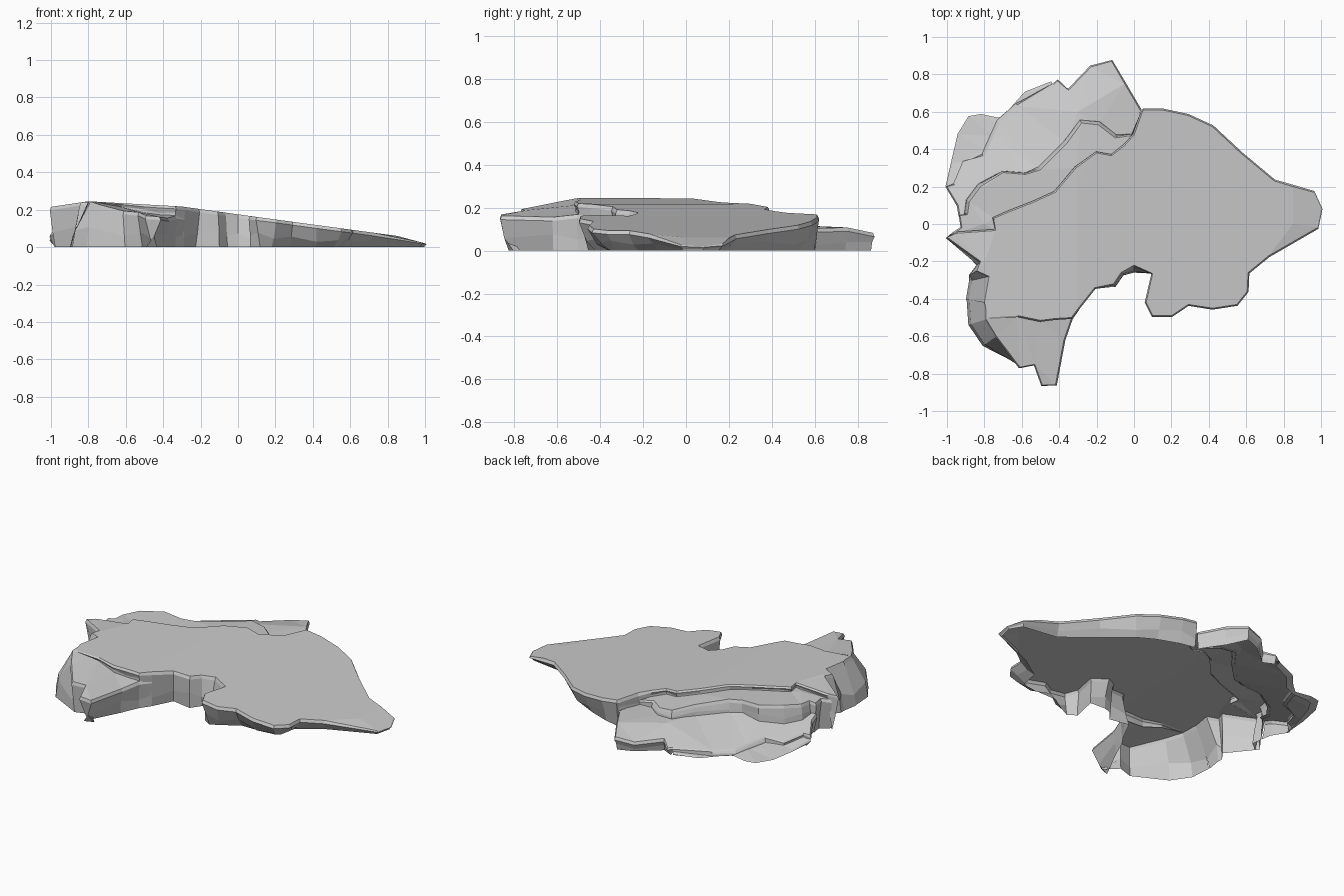
import bpy, bmesh
from mathutils import Vector
from mathutils.geometry import delaunay_2d_cdt

if "Cube" in bpy.data.objects:
    bpy.data.objects.remove(bpy.data.objects["Cube"])

# Height of each level
PROFILE = [(-1, .215), (-.8, .245), (-.3, .217), (.05, .168), (.85, .06), (1, .02)]

def main_z(x, y):
    for (x0, z0), (x1, z1) in zip(PROFILE, PROFILE[1:]):
        if x <= x1:
            return z0 + (z1 - z0) * (max(x, x0) - x0) / (x1 - x0)
    return PROFILE[-1][1]

def mid_z(x, y):
    return main_z(x, y) - .03 - .08 * max(0, y - .3)

def low_z(x, y):
    return .105 - .05 * x - .36 * max(0, (y - x) / 1.414 - .62)

def ledge_z(x, y):
    return max(.012, low_z(x, y) - .025)

def lobe_z(x, y):
    return main_z(x, y) - .13 * max(0, -.5 - y) - .05 * min(1, max(0, (x + .75) / .3)) * (1 if y > -.7 else .3)

def ground(x, y):
    return 0


def slab(name, rims, top, inner=()):
    """Open rock shell: faceted top, walls under each rim; inner edge has no wall.
    Rim points are (x, y, inset of the foot)."""
    loop = [(x, y, d, floor) for pts, floor in rims for x, y, d in pts]
    loop += [(p[0], p[1], 0, None) for p in inner]
    n = len(loop)
    bm = bmesh.new()
    cols = []
    for i, (x, y, d, floor) in enumerate(loop):
        z = top(x, y)
        col = [bm.verts.new((x, y, z))]
        if floor:
            a, b = loop[i - 1], loop[(i + 1) % n]
            a = a if a[3] else loop[i]
            b = b if b[3] else loop[i]
            t = Vector((b[0] - a[0], b[1] - a[1])).normalized()
            out = Vector((t.y, -t.x))
            z0 = floor(x, y) - (.008 if floor is not ground else 0)
            h = z - z0
            frac = .36 + .12 * ((i * 7) % 5 - 2) / 2
            for off, zz in ((.008, z - min(.018, h * .25)),
                            (-d * (.4 if d > 0 else .85), z0 + h * frac),
                            (-d, z0)):
                p = Vector((x, y)) + out * off
                col.append(bm.verts.new((p.x, p.y, zz)))
        cols.append(col)
    # Top: outline plus a sparse row of points along each bend of the slope
    pts = [Vector(p[:2]) for p in loop]
    pts += [Vector((x, -.4 + .2 * k)) for x in (-.8, -.3, .05, .45, .85) for k in range(6)]
    vs, _, tris, src, _, _ = delaunay_2d_cdt(pts, [], [list(range(n))], 1, 1e-5)
    top_verts = {}
    for tri in tris:
        for k in tri:
            if k not in top_verts:
                own = [s for s in src[k] if s < n]
                top_verts[k] = cols[own[0]][0] if own else bm.verts.new((*vs[k], top(*vs[k])))
        f = bm.faces.new([top_verts[k] for k in tri])
        f.normal_update()
        if f.normal.z < 0:
            f.normal_flip()
    for i in range(n):
        a, b = cols[i], cols[(i + 1) % n]
        if len(a) == 4 and len(b) == 4:
            for k in range(3):
                bm.faces.new((a[k], a[k + 1], b[k + 1], b[k]))
    me = bpy.data.meshes.new(name)
    bm.to_mesh(me)
    bm.free()
    ob = bpy.data.objects.new(name, me)
    bpy.context.collection.objects.link(ob)
    return ob


# Shared edges between levels
crease = [(-.78, -.50, 0), (-.62, -.49, 0), (-.5, -.515, 0), (-.42, -.505, 0), (-.335, -.50, 0)]
upper_cliff = [(-.05, .42, 0), (-.12, .365, 0), (-.2, .38, 0), (-.31, .30, -.01),
               (-.42, .17, -.01), (-.54, .115, 0), (-.68, .06, 0), (-.75, .03, 0),
               (-.74, -.035, 0), (-.95, -.05, 0)]
middle_cliff = [(0, .475, 0), (-.1, .46, -.02), (-.19, .53, -.02), (-.28, .54, -.02),
                (-.36, .43, -.02), (-.5, .29, -.02), (-.58, .265, -.01), (-.7, .275, -.01),
                (-.82, .2, -.02), (-.88, .12, -.02), (-.89, .05, -.02)]
corner_cliff = [(-.43, .745, 0), (-.62, .63, -.02), (-.72, .54, -.02), (-.75, .47, -.02),
                (-.80, .36, -.02), (-.91, .33, 0), (-.96, .21, 0)]

# Main plateau
front_and_right = [
    (-.29, -.44, 0), (-.21, -.34, .03), (-.11, -.32, -.02), (-.07, -.26, -.02), (0, -.22, -.04),
    (.10, -.265, 0), (.065, -.42, 0), (.10, -.49, .04), (.2, -.49, .07), (.29, -.43, .07),
    (.42, -.45, .09), (.55, -.43, .09), (.605, -.36, .08), (.61, -.26, .07), (.72, -.17, .05),
    (.98, -.02, .01), (1.0, .08, .005), (.96, .17, .02), (.75, .23, .05), (.57, .38, .05),
    (.42, .52, .06), (.29, .58, .05), (.15, .61, .03), (.05, .61, .01)]
back_notch = [(.045, .6, 0), (0, .475, -.015)]
left_side = [(-1.0, -.07, .03), (-.82, -.2, -.03), (-.84, -.25, -.05), (-.775, -.28, -.11),
             (-.80, -.42, -.10)]
slab("main_plateau", [(crease, lobe_z), (front_and_right, ground), (back_notch, low_z),
                      (upper_cliff, mid_z), (left_side, ground)], main_z, [(-.79, -.46)])

# Front left lobe, joined to the plateau along the crease
lobe_rim = [(-.795, -.40, -.10), (-.79, -.51, -.10), (-.735, -.6, -.09), (-.61, -.765, .01),
            (-.53, -.75, .03), (-.49, -.86, .08), (-.42, -.86, .08), (-.375, -.62, .01),
            (-.335, -.505, 0), (-.29, -.44, 0)]
slab("front_lobe", [(lobe_rim, ground)], lobe_z, crease[::-1])

# Middle terrace
notch_side = [(-.93, .045, .02), (-.92, -.02, .02), (-.97, -.055, .02)]
slab("middle_terrace", [(middle_cliff, low_z), (notch_side, ground)], mid_z, upper_cliff[::-1])

# Low back terrace
back_rim = [(.035, .605, .01), (-.05, .75, .02), (-.12, .87, .01), (-.23, .84, .02),
            (-.35, .715, 0), (-.41, .765, .02)]
slab("low_terrace", [(back_rim, ground), (corner_cliff, ledge_z),
                     ([(-1.0, .2, .02), (-.94, .1, .02), (-.93, .04, .02)], ground)],
     low_z, middle_cliff[::-1])

# Lowest ledge at the back left corner
ledge_rim = [(-.44, .755, .02), (-.58, .7, .03), (-.66, .61, .03), (-.72, .56, .01),
             (-.82, .58, .03), (-.88, .57, .04), (-.935, .48, .04), (-.97, .33, .03),
             (-1.0, .2, .03)]
slab("corner_ledge", [(ledge_rim, ground)], ledge_z, corner_cliff[::-1])
